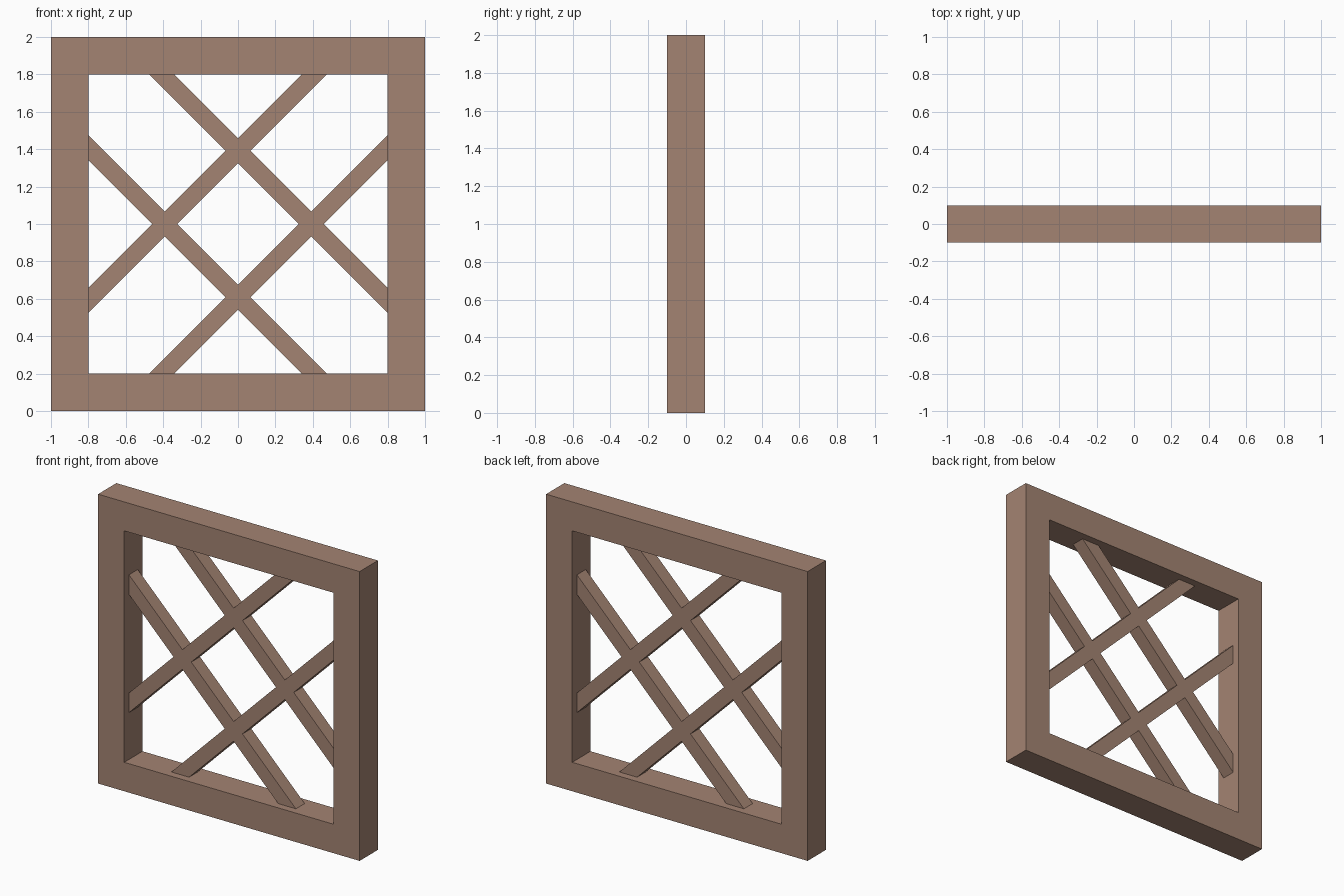
import bpy
import bmesh
import math
from mathutils import Matrix

cube = bpy.data.objects.get("Cube")
if cube:
    bpy.data.objects.remove(cube, do_unlink=True)

CENTRE_Z = 1.0
OUTER, INNER = 1.0, 0.8       # half sizes of the frame
FRAME_DEPTH = 0.2
BAR = 0.096                   # square section of the lattice bars
OFFSET = 0.277                # bar distance from the centre
REACH = 0.94                  # half length, ends buried in the frame

# Wood colour
wood = bpy.data.materials.new("brown_wood")
wood.use_nodes = True
colour = (0.37, 0.23, 0.17, 1)
wood.diffuse_color = colour
wood.node_tree.nodes["Principled BSDF"].inputs["Base Color"].default_value = colour


def add_object(name, bm):
    bmesh.ops.recalc_face_normals(bm, faces=bm.faces)
    mesh = bpy.data.meshes.new(name)
    bm.to_mesh(mesh)
    bm.free()
    mesh.materials.append(wood)
    obj = bpy.data.objects.new(name, mesh)
    bpy.context.collection.objects.link(obj)
    return obj


def square_frame(name):
    """Square ring extruded through its depth."""
    bm = bmesh.new()
    corners = [(-1, -1), (1, -1), (1, 1), (-1, 1)]
    rings = [[bm.verts.new((sx * r, -FRAME_DEPTH / 2, CENTRE_Z + sz * r))
              for sx, sz in corners] for r in (OUTER, INNER)]
    for i in range(4):
        j = (i + 1) % 4
        bm.faces.new((rings[0][i], rings[0][j], rings[1][j], rings[1][i]))
    ext = bmesh.ops.extrude_face_region(bm, geom=bm.faces[:], use_keep_orig=True)
    verts = [v for v in ext["geom"] if isinstance(v, bmesh.types.BMVert)]
    bmesh.ops.translate(bm, verts=verts, vec=(0, FRAME_DEPTH, 0))
    return add_object(name, bm)


def lattice_bar(name, angle, offset, spans):
    """Diagonal bar made of straight spans along its own axis."""
    bm = bmesh.new()
    turn = (Matrix.Translation((0, 0, CENTRE_Z))
            @ Matrix.Rotation(math.radians(angle), 4, 'Y'))
    for start, end in spans:
        place = Matrix.Translation(((start + end) / 2, 0, offset))
        size = Matrix.Diagonal((end - start, BAR, BAR, 1))
        bmesh.ops.create_cube(bm, size=1, matrix=turn @ place @ size)
    return add_object(name, bm)


square_frame("outer_frame")

# Rising bars run whole, falling bars butt against them at the crossings
near, far = OFFSET - BAR / 2, OFFSET + BAR / 2
whole = [(-REACH, REACH)]
pieces = [(-REACH, -far), (-near, near), (far, REACH)]
for side, label in ((1, "upper"), (-1, "lower")):
    lattice_bar(label + "_rising_bar", -45, side * OFFSET, whole)
    lattice_bar(label + "_falling_bar", 45, side * OFFSET, pieces)
